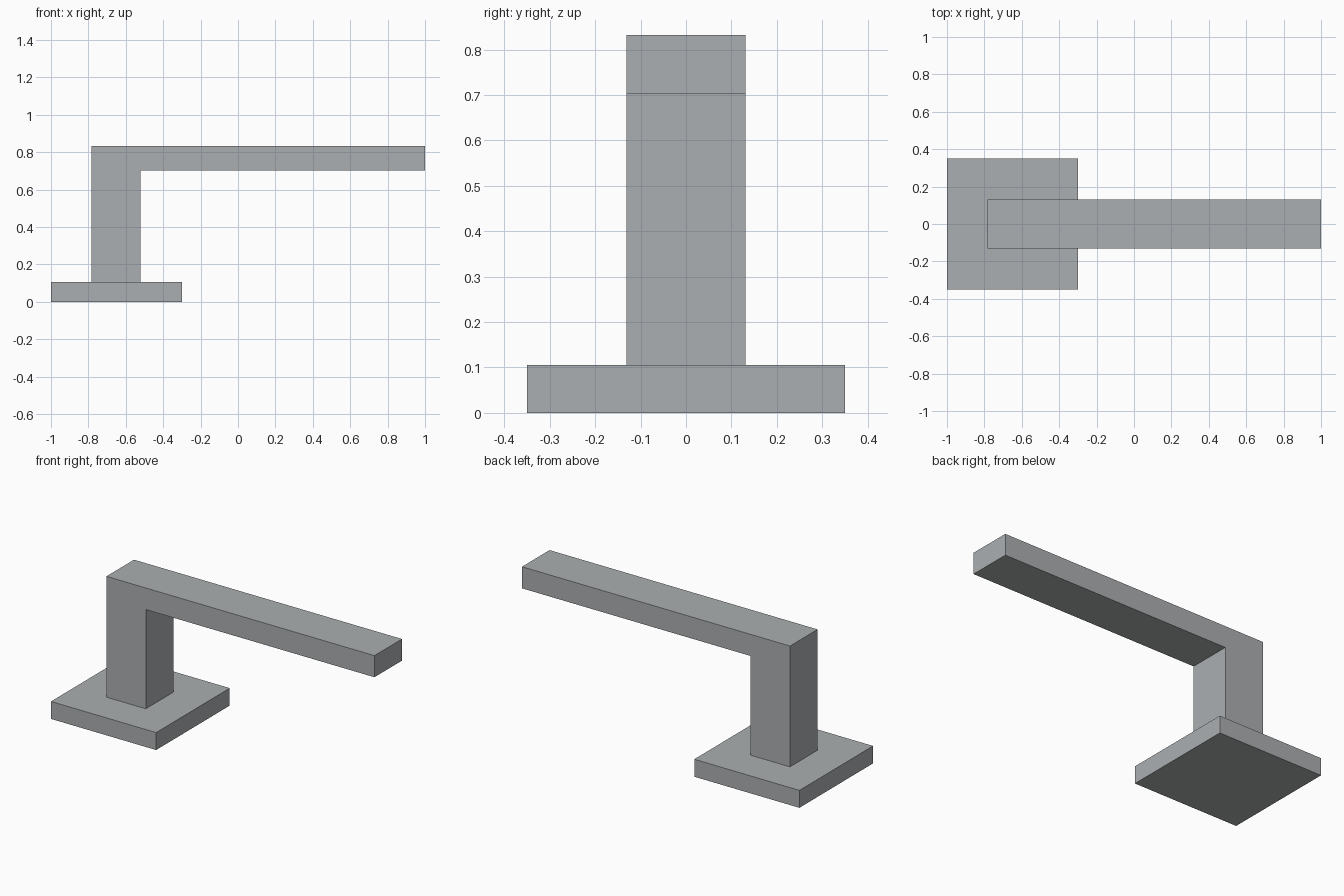
import bpy
import bmesh

if "Cube" in bpy.data.objects:
    bpy.data.objects.remove(bpy.data.objects["Cube"])

metal = bpy.data.materials.new("satin_grey")
metal.diffuse_color = (0.41, 0.43, 0.44, 1)
metal.use_nodes = True
metal.node_tree.nodes["Principled BSDF"].inputs["Base Color"].default_value = metal.diffuse_color


def extrude_profile(name, profile, half_width):
    """Solid made from an x-z outline extruded along y, centred on y = 0."""
    bm = bmesh.new()
    face = bm.faces.new([bm.verts.new((x, -half_width, z)) for x, z in profile])
    result = bmesh.ops.extrude_face_region(bm, geom=[face])
    moved = [v for v in result["geom"] if isinstance(v, bmesh.types.BMVert)]
    bmesh.ops.translate(bm, verts=moved, vec=(0, 2 * half_width, 0))
    bmesh.ops.recalc_face_normals(bm, faces=bm.faces)
    mesh = bpy.data.meshes.new(name)
    bm.to_mesh(mesh)
    bm.free()
    mesh.materials.append(metal)
    obj = bpy.data.objects.new(name, mesh)
    bpy.context.collection.objects.link(obj)
    return obj


BASE_TOP, ARM_BOTTOM, ARM_TOP = 0.105, 0.702, 0.832
POST_LEFT, POST_RIGHT = -0.784, -0.522

# Square mounting plate
extrude_profile("base_plate", [(-1, 0), (-0.3, 0), (-0.3, BASE_TOP), (-1, BASE_TOP)], 0.35)

# Post and lever arm in one L-shaped bar
extrude_profile("lever_handle", [
    (POST_LEFT, BASE_TOP), (POST_RIGHT, BASE_TOP), (POST_RIGHT, ARM_BOTTOM),
    (1, ARM_BOTTOM), (1, ARM_TOP), (POST_LEFT, ARM_TOP)], 0.131)
